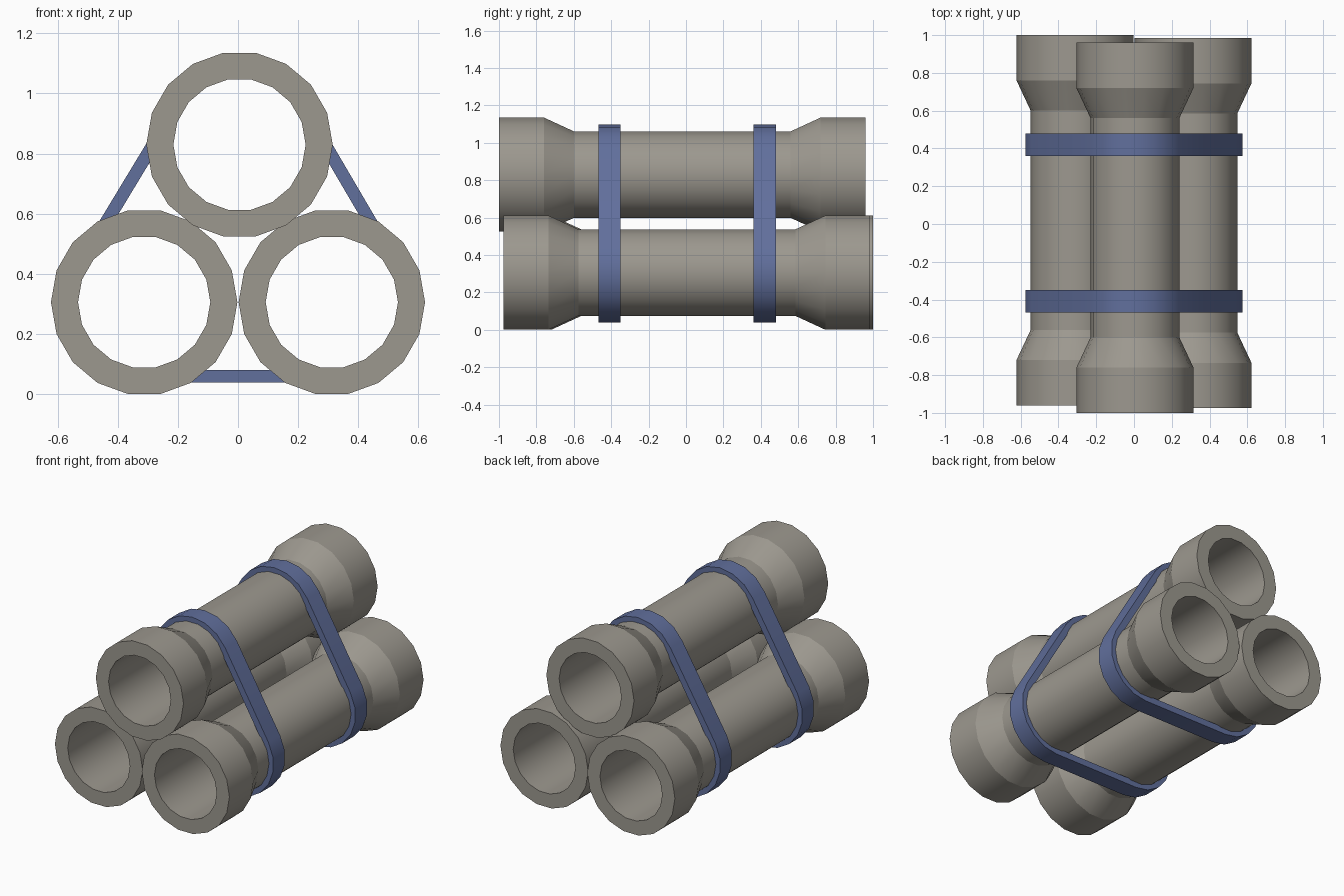
import bpy, bmesh, math

if "Cube" in bpy.data.objects:
    bpy.data.objects.remove(bpy.data.objects["Cube"])

SIDES = 18


def material(name, rgb):
    m = bpy.data.materials.new(name)
    m.diffuse_color = (*rgb, 1)
    m.use_nodes = True
    m.node_tree.nodes["Principled BSDF"].inputs["Base Color"].default_value = m.diffuse_color
    return m


concrete = material("warm grey concrete", (0.335, 0.315, 0.275))
strap_blue = material("strap blue", (0.12, 0.16, 0.335))


def finish(bm, name, mat, angle):
    bmesh.ops.recalc_face_normals(bm, faces=bm.faces)
    me = bpy.data.meshes.new(name)
    bm.to_mesh(me)
    bm.free()
    me.materials.append(mat)
    for p in me.polygons:
        p.use_smooth = True
    me.set_sharp_from_angle(angle=math.radians(angle))
    ob = bpy.data.objects.new(name, me)
    bpy.context.collection.objects.link(ob)
    return ob


def bridge_loops(bm, loops):
    """Close a cyclic list of vertex rings into a tube-like skin."""
    for a, b in zip(loops, loops[1:] + loops[:1]):
        for i in range(len(a)):
            j = (i + 1) % len(a)
            bm.faces.new((a[i], a[j], b[j], b[i]))


def pipe(name, cx, cz, y0, length=1.96):
    y1 = y0 + length
    # closed radius / y profile: outer skin with flared ends, then the bore
    profile = [(0.31, y0), (0.31, y0 + 0.24), (0.235, y0 + 0.40),
               (0.235, y1 - 0.40), (0.31, y1 - 0.24), (0.31, y1),
               (0.22, y1), (0.22, y0)]
    bm = bmesh.new()
    loops = []
    for r, y in profile:
        loops.append([bm.verts.new((cx + r * math.cos(2 * math.pi * k / SIDES), y,
                                    cz + r * math.sin(2 * math.pi * k / SIDES)))
                      for k in range(SIDES)])
    bridge_loops(bm, loops)
    finish(bm, name, concrete, 22)


# Three stacked pipes, slightly staggered lengthwise
centres = {"left_pipe": (-0.312, 0.306, -0.96),
           "right_pipe": (0.312, 0.306, -0.975),
           "top_pipe": (0.005, 0.83, -1.0)}
for name, (x, z, y) in centres.items():
    pipe(name, x, z, y)


def strap_outline(r):
    """Rounded triangle wrapping the three pipes."""
    pts = []
    for name, start in (("right_pipe", -90), ("top_pipe", 30), ("left_pipe", 150)):
        x, z, _ = centres[name]
        for k in range(7):
            a = math.radians(start + 20 * k)
            pts.append((x + r * math.cos(a), z + r * math.sin(a)))
    return pts


# Two straps around the bundle
for name, y0, y1 in (("front_strap", -0.468, -0.35), ("back_strap", 0.36, 0.48)):
    bm = bmesh.new()
    loops = [[bm.verts.new((x, y, z)) for x, z in strap_outline(r)]
             for r, y in ((0.267, y0), (0.267, y1), (0.225, y1), (0.225, y0))]
    bridge_loops(bm, loops)
    finish(bm, name, strap_blue, 30)
